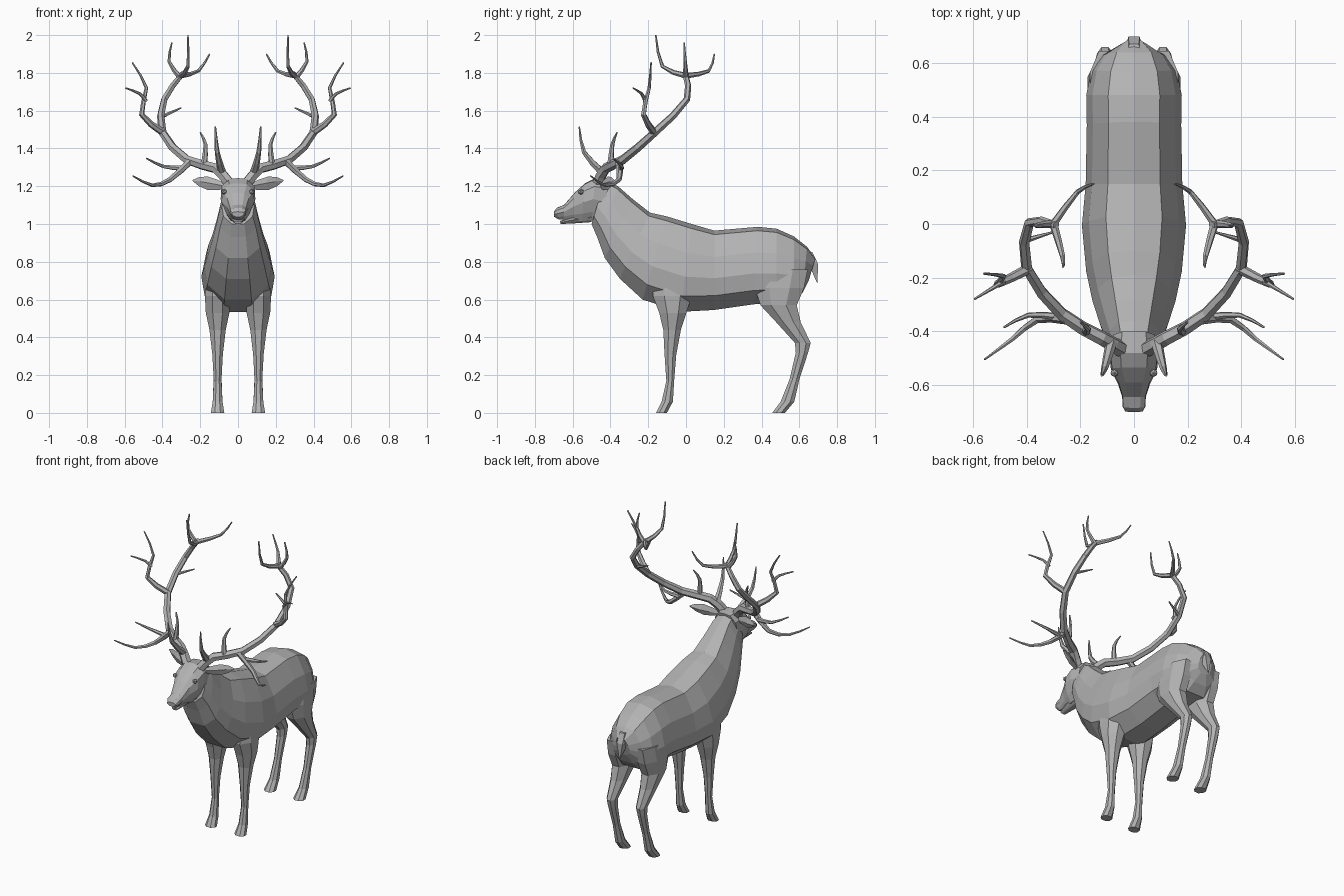
import bpy, bmesh, math
from mathutils import Vector

if "Cube" in bpy.data.objects:
    bpy.data.objects.remove(bpy.data.objects["Cube"])

grey = bpy.data.materials.new("warm_grey")
grey.diffuse_color = (0.45, 0.45, 0.45, 1)
grey.use_nodes = True
grey.node_tree.nodes["Principled BSDF"].inputs["Base Color"].default_value = grey.diffuse_color


def loft(bm, rings):
    """Skin a list of closed rings and cap both ends."""
    loops = [[bm.verts.new(p) for p in r] for r in rings]
    n = len(loops[0])
    for a, b in zip(loops, loops[1:]):
        for i in range(n):
            j = (i + 1) % n
            bm.faces.new((a[i], a[j], b[j], b[i]))
    bm.faces.new(loops[0])
    bm.faces.new(loops[-1])


def finish(bm, name, mirror=False):
    bmesh.ops.recalc_face_normals(bm, faces=bm.faces)
    me = bpy.data.meshes.new(name)
    bm.to_mesh(me)
    bm.free()
    me.materials.append(grey)
    ob = bpy.data.objects.new(name, me)
    bpy.context.collection.objects.link(ob)
    if mirror:
        ob.modifiers.new("mirror", 'MIRROR').use_mirror_merge = False


def spine_part(name, stations, section):
    """Symmetric loft: station = (top y, top z, bottom y, bottom z, half width)."""
    rings = []
    for ty, tz, by, bz, w in stations:
        half = [(s * w, ty + (by - ty) * t, tz + (bz - tz) * t) for t, s in section]
        rings.append(half + [(-x, y, z) for x, y, z in reversed(half) if x > 1e-6])
    bm = bmesh.new()
    loft(bm, rings)
    finish(bm, name)


def leg(name, stations, sides=8):
    """Mirrored leg: station = (z, y front, y back, half width)."""
    rings = []
    for z, y0, y1, w in stations:
        angles = [math.tau * (i + .5) / sides for i in range(sides)]
        rings.append([(.108 + w * 1.04 * math.cos(a),
                       (y0 + y1) / 2 + (y1 - y0) * .52 * math.sin(a), z) for a in angles])
    bm = bmesh.new()
    loft(bm, rings)
    finish(bm, name, True)


def smooth_path(ctrl):
    """Add one rounded midpoint between each pair of control points."""
    p = [Vector(c) for c in ctrl]
    p = [2 * p[0] - p[1]] + p + [2 * p[-1] - p[-2]]
    out = []
    for a, b, c, d in zip(p, p[1:], p[2:], p[3:]):
        out += [b, (9 * (b + c) - a - d) / 16]
    return out + [p[-2]]


def antler_part(name, r0, r1, *ctrl, sides=6):
    """Mirrored tapered tube along a smoothed path."""
    pts = smooth_path(ctrl)
    rings, up, last = [], None, len(pts) - 1
    for i, p in enumerate(pts):
        d = (pts[min(i + 1, last)] - pts[max(i - 1, 0)]).normalized()
        up = d.orthogonal() if up is None else up - d * up.dot(d)
        up.normalize()
        side = d.cross(up)
        r = r0 + (r1 - r0) * i / last
        rings.append([p + r * (up * math.cos(a) + side * math.sin(a))
                      for a in (math.tau * k / sides for k in range(sides))])
    bm = bmesh.new()
    loft(bm, rings)
    finish(bm, name, True)


# Torso and neck
spine_part("body", [
    (-.43, 1.235, -.50, 1.0, .085), (-.36, 1.20, -.47, .93, .105),
    (-.28, 1.13, -.43, .82, .128), (-.19, 1.06, -.35, .71, .155),
    (-.10, 1.04, -.23, .60, .178), (.03, 1.0, -.03, .535, .194),
    (.15, .965, .15, .545, .18), (.38, .985, .36, .575, .176),
    (.48, .975, .48, .58, .178), (.57, .935, .575, .59, .16),
    (.64, .88, .62, .64, .12), (.685, .82, .65, .70, .05)],
    [(0, 0), (.05, .54), (.33, .87), (.6, 1), (.82, .91), (1, .4)])

# Head and lower jaw
skull = [(0, 0), (.02, .55), (.2, .95), (.5, 1), (.8, .72), (1, .42)]
spine_part("head", [
    (-.40, 1.235, -.46, 1.0, .08), (-.48, 1.243, -.50, 1.02, .092),
    (-.535, 1.215, -.55, 1.015, .086), (-.59, 1.165, -.60, 1.02, .06),
    (-.645, 1.102, -.645, 1.025, .044), (-.685, 1.085, -.675, 1.025, .043),
    (-.70, 1.065, -.698, 1.038, .032)], skull)
spine_part("lower_jaw", [
    (-.50, 1.06, -.50, 1.01, .05), (-.60, 1.04, -.60, 1.003, .034),
    (-.668, 1.016, -.663, 1.0, .02)], skull)

# Eyes
bm = bmesh.new()
bmesh.ops.create_icosphere(bm, subdivisions=1, radius=.016)
bmesh.ops.translate(bm, verts=bm.verts, vec=(.073, -.555, 1.17))
finish(bm, "eyes", True)

# Ears: flattened leaves widening then closing to a point
bm = bmesh.new()
rings = []
root, tip = Vector((.07, -.45, 1.20)), Vector((.24, -.38, 1.23))
for t, w in [(0, .016), (.25, .028), (.53, .036), (.8, .024), (1, .003)]:
    c = root.lerp(tip, t)
    flat = Vector((.3, .5, 0)) * w
    lift = Vector((0, 0, w))
    rings.append([c + lift, c - flat, c - lift, c + flat])
loft(bm, rings)
finish(bm, "ears", True)

# Legs and hooves
leg("front_legs", [
    (.74, -.17, .04, .06), (.62, -.18, .035, .07), (.53, -.145, .005, .065),
    (.44, -.122, -.025, .045), (.31, -.115, -.05, .029), (.17, -.105, -.062, .021),
    (.06, -.13, -.068, .027), (0, -.16, -.10, .037)])
leg("hind_legs", [
    (.76, .37, .65, .058), (.66, .36, .63, .068), (.57, .39, .59, .064),
    (.48, .475, .61, .048), (.37, .575, .662, .031), (.32, .58, .648, .028),
    (.18, .548, .602, .022), (.06, .50, .575, .027), (0, .455, .525, .037)])

# Tail
bm = bmesh.new()
loft(bm, [[(-w, y0, z), (w, y0, z), (w * .6, y1, z - .01), (-w * .6, y1, z - .01)]
          for y0, y1, z, w in [(.62, .67, .86, .03), (.645, .698, .80, .035),
                               (.69, .697, .695, .004)]])
finish(bm, "tail")

# Antler beam
antler_part("antler_beam", .031, .015, (.05, -.465, 1.22), (.12, -.425, 1.295),
            (.27, -.335, 1.34), (.40, -.165, 1.485), (.39, .005, 1.66), (.29, -.005, 1.80))
# Crown tines
antler_part("crown_front_tine", .016, .004, (.30, 0, 1.785), (.265, -.125, 1.835),
            (.265, -.16, 2.0))
antler_part("crown_rear_tine", .015, .004, (.30, 0, 1.785), (.21, .12, 1.81),
            (.15, .15, 1.90))
antler_part("crown_outer_tine", .015, .004, (.31, 0, 1.78), (.365, -.005, 1.86),
            (.35, -.01, 1.96))
# Outer branch with its fork and the inner spur
antler_part("outer_branch", .02, .004, (.39, -.165, 1.48), (.51, -.225, 1.58),
            (.485, -.195, 1.72), (.56, -.185, 1.855))
antler_part("outer_fork", .012, .004, (.488, -.215, 1.65), (.52, -.235, 1.69),
            (.595, -.28, 1.72))
antler_part("inner_spur", .011, .004, (.40, -.06, 1.57), (.30, -.03, 1.615))
# Low forked tines
antler_part("low_tine", .02, .004, (.25, -.355, 1.335), (.36, -.355, 1.235),
            (.455, -.43, 1.205), (.557, -.505, 1.255))
antler_part("low_fork", .015, .004, (.29, -.345, 1.295), (.395, -.34, 1.305),
            (.485, -.385, 1.348))
# Brow tines
antler_part("brow_tine", .022, .004, (.085, -.445, 1.275), (.11, -.54, 1.38),
            (.12, -.565, 1.515))
antler_part("second_tine", .018, .004, (.18, -.40, 1.31), (.172, -.39, 1.42),
            (.20, -.365, 1.485))
